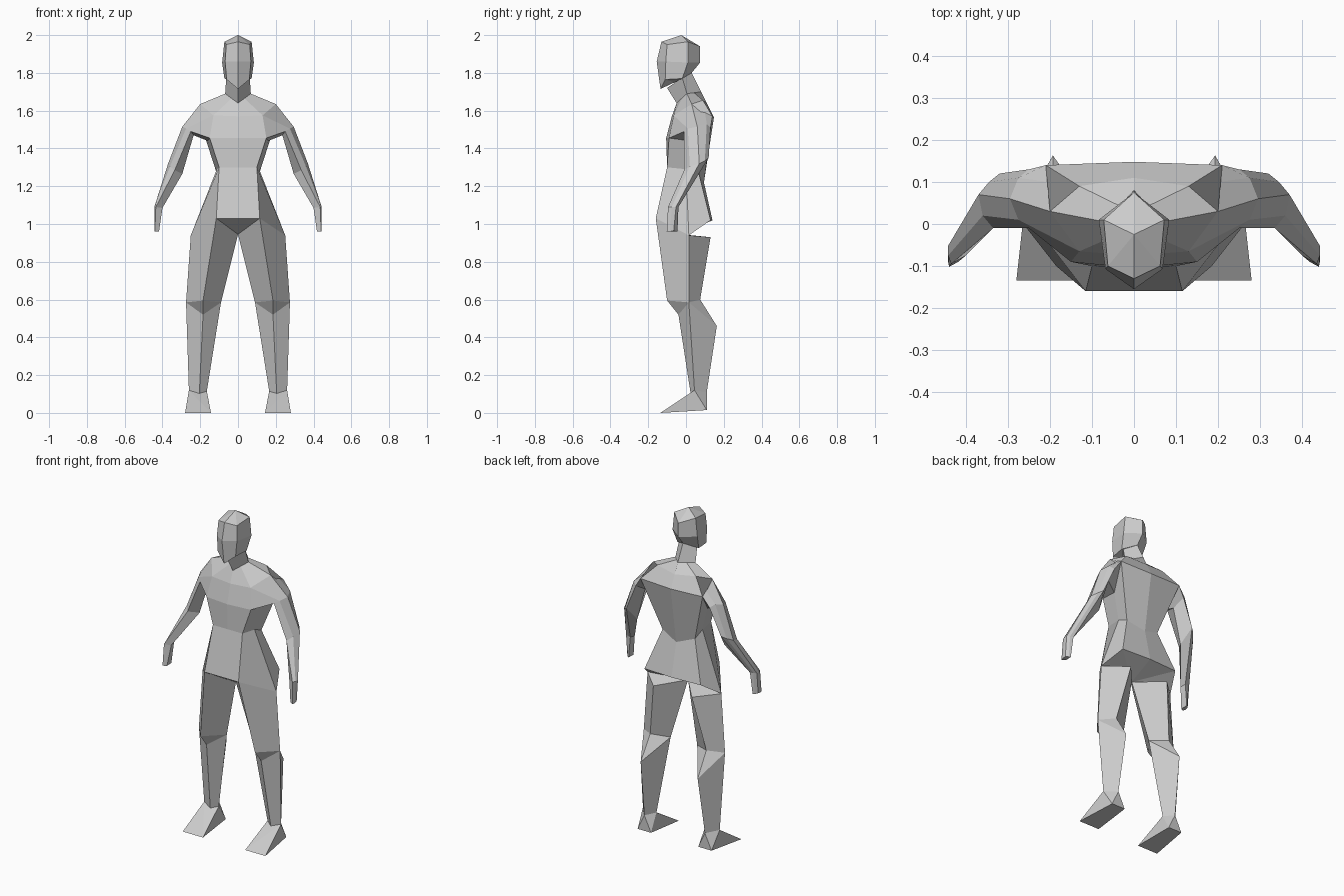
import bpy, bmesh

skin = bpy.data.materials.new("plain_grey")
skin.diffuse_color = (0.6, 0.6, 0.6, 1)


def finish(bm, name):
    """Mirror across x, weld the seam and add the object."""
    geom = bm.verts[:] + bm.edges[:] + bm.faces[:]
    copy = bmesh.ops.duplicate(bm, geom=geom)["geom"]
    for v in copy:
        if isinstance(v, bmesh.types.BMVert):
            v.co.x *= -1
    bmesh.ops.remove_doubles(bm, verts=bm.verts[:], dist=0.0005)
    bmesh.ops.recalc_face_normals(bm, faces=bm.faces[:])
    mesh = bpy.data.meshes.new(name)
    bm.to_mesh(mesh)
    bm.free()
    mesh.materials.append(skin)
    obj = bpy.data.objects.new(name, mesh)
    bpy.context.collection.objects.link(obj)


def loft(name, rings, closed=False, caps=()):
    """Skin a list of cross-sections; a one-point section is an apex."""
    bm = bmesh.new()
    vs = [[bm.verts.new(p) for p in r] for r in rings]
    for a, b in zip(vs, vs[1:]):
        n = max(len(a), len(b))
        for i in range(n if closed else n - 1):
            j = (i + 1) % n
            if len(a) == 1:
                bm.faces.new((a[0], b[i], b[j]))
            elif len(b) == 1:
                bm.faces.new((a[i], b[0], a[j]))
            else:
                bm.faces.new((a[i], b[i], b[j], a[j]))
    for c in caps:
        bm.faces.new(vs[c])
    finish(bm, name)


def hull(name, points):
    bm = bmesh.new()
    for p in points:
        bm.verts.new(p)
    bmesh.ops.convex_hull(bm, input=bm.verts[:])
    finish(bm, name)


# Head: half sections run face centre, cheek, temple, back centre
loft("head", [
    [(0, -.025, 2.0)],
    [(0, -.13, 1.965), (.062, -.1, 1.95), (.072, .01, 1.965), (0, .075, 1.94)],
    [(0, -.155, 1.86), (.068, -.107, 1.86), (.084, .01, 1.855), (0, .075, 1.855)],
    [(0, -.135, 1.715), (.06, -.11, 1.765), (.072, -.02, 1.77), (0, .03, 1.80)],
    [(0, -.06, 1.75)],
])

# Neck
loft("neck", [
    [(0, -.1, 1.72), (.062, -.02, 1.775), (0, .03, 1.80)],
    [(0, -.05, 1.64), (.068, .005, 1.69), (0, .08, 1.70)],
])

# Torso: half sections run front centre, front corner, side, back corner, back centre
collar = [(0, -.05, 1.64), (.034, -.023, 1.665), (.068, .005, 1.69),
          (.034, .043, 1.695), (0, .08, 1.70)]
shoulder_line = [(0, -.075, 1.57), (.13, -.065, 1.575), (.2, .03, 1.635),
                 (.13, .09, 1.655), (0, .11, 1.64)]
chest = [(0, -.105, 1.455), (.15, -.09, 1.455), (.16, .02, 1.44),
         (.21, .14, 1.57), (0, .148, 1.565)]
waist = [(0, -.1, 1.30), (.1, -.1, 1.30), (.112, 0, 1.29),
         (.11, .07, 1.26), (0, .095, 1.22)]
hips = [(0, -.16, 1.03), (.115, -.16, 1.03), (.25, .015, .94),
        (.19, .13, 1.02), (0, .14, 1.02)]
crotch = (0, -.02, .945)
loft("torso", [collar, shoulder_line, chest, waist, hips, [crotch]])

# Arms: sections run outer, front, inner, back
loft("arms", [
    [shoulder_line[2], shoulder_line[1], chest[1], chest[2], chest[3], shoulder_line[3]],
    [(.295, .06, 1.515), (.275, .01, 1.505), (.25, -.01, 1.49),
     (.235, .06, 1.47), (.25, .13, 1.51), (.275, .11, 1.53)],
    [(.37, .07, 1.32), (.36, .02, 1.305), (.335, -.01, 1.285),
     (.295, .05, 1.265), (.32, .12, 1.35), (.345, .1, 1.335)],
    [(.443, -.053, 1.09), (.442, -.075, 1.09), (.435, -.095, 1.09),
     (.4, -.075, 1.085), (.405, -.04, 1.09), (.425, -.045, 1.09)],
    [(.443, -.065, .965), (.443, -.085, .96), (.44, -.102, .96),
     (.418, -.09, .96), (.42, -.045, .96), (.43, -.05, .96)],
], closed=True, caps=(-1,))

# Legs: sections run outer, front, inner, back
knee_out, knee_in = (.275, .015, .585), (.09, .02, .585)
ankle = [(.26, .045, .12), (.205, .025, .10), (.165, .05, .115), (.205, .11, .11)]
loft("legs", [
    [hips[2], hips[1], crotch, (.13, .13, .93)],
    [knee_out, (.185, -.1, .595), knee_in, (.19, .075, .60)],
    [knee_out, (.185, -.04, .52), knee_in, (.193, .163, .46)],
    ankle,
], closed=True, caps=(0,))

# Feet: wedges with a flat, wide toe edge
hull("feet", ankle + [(.28, -.135, 0), (.143, -.135, 0), (.16, .11, .015), (.25, .11, .015)])
